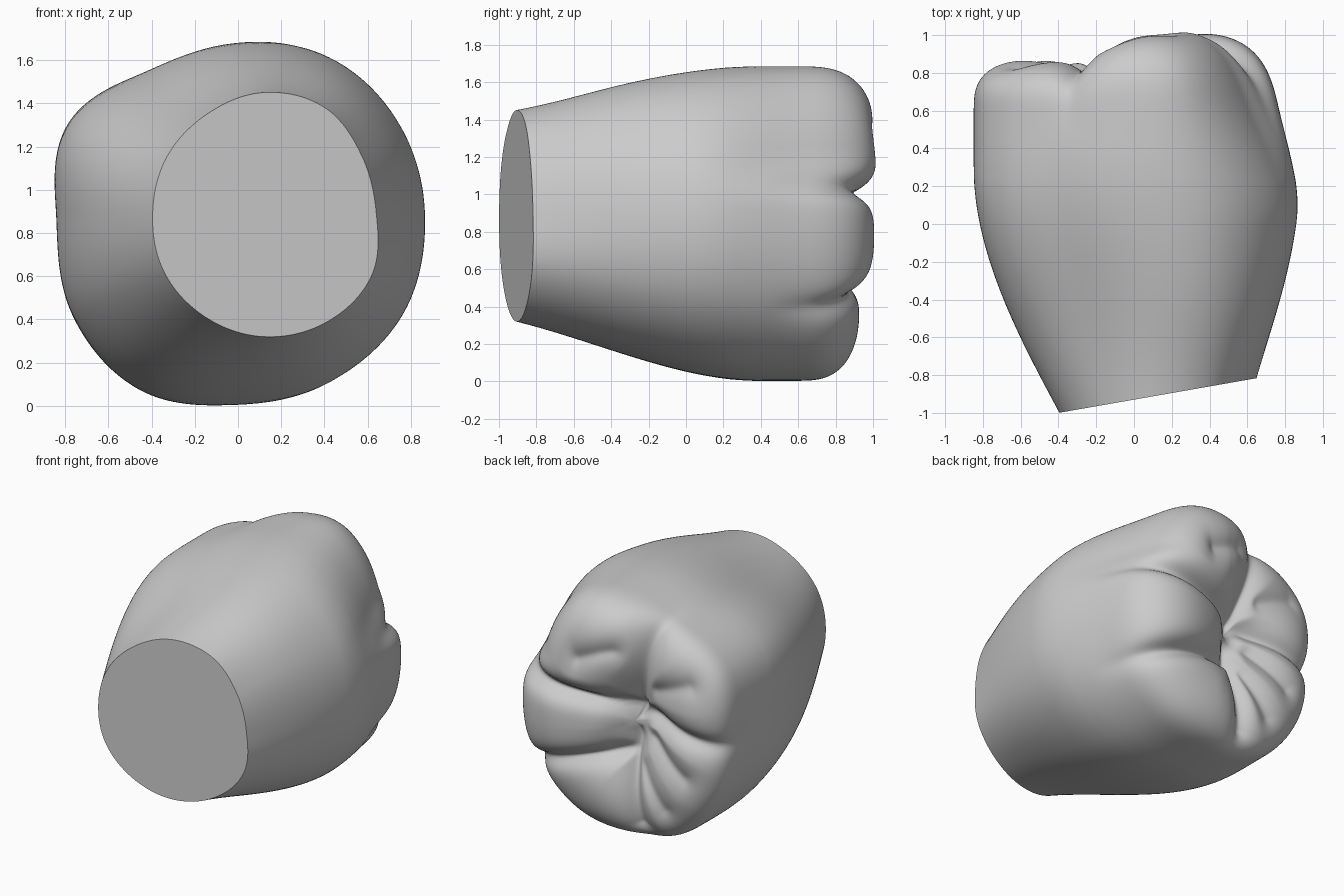
import bpy, bmesh, math
from mathutils import Vector

cube = bpy.data.objects.get("Cube")
if cube:
    bpy.data.objects.remove(cube)

# Outline radii every 30 degrees, counted from +x towards +z
BODY = [.88, .89, .885, .83, .815, .91, .84, .88, .90, .845, .865, .89]
NECK = [.52, .525, .565, .56, .53, .52, .515, .535, .55, .57, .58, .575]
BODY_C, NECK_C, PIT_C = Vector((0, .85)), Vector((.12, .89)), Vector((-.13, .81))

# Cusps: x, z, tip height
CUSPS = [(.25, 1.38, 1.09), (.5, .78, 1.07), (.3, .22, .98), (-.45, .4, .92), (-.5, 1.2, .92)]
# Fissures: x, z start, x, z end, depth, width
FISSURES = [
    (-.18, .94, -.14, .62, .10, .05),
    (-.18, .94, .95, 1.07, .14, .045),
    (-.14, .62, .95, .34, .12, .045),
    (-.14, .62, -.22, .12, .10, .05),
    (-.18, .93, -.95, .78, .10, .05),
    (-.18, .94, -.36, 1.62, .09, .06),
    (-.3, .75, -.58, .55, .05, .06),
    (-.22, .55, -.42, .28, .05, .06),
    (-.35, 1.12, -.62, 1.22, .05, .07),
    (-.08, 1.38, .25, 1.28, .06, .08),
]
SEGMENTS, SIDE_RINGS, DOME_RINGS = 256, 50, 90
RIM_Y = .6


def smooth(a, b, v):
    v = min(max((v - a) / (b - a), 0), 1)
    return v * v * (3 - 2 * v)


def radius(table, angle):
    """Periodic cubic interpolation of an outline."""
    f = angle / math.tau * len(table)
    i, t = int(f), f - int(f)
    a, b, c, d = (table[(i + k) % len(table)] for k in (-1, 0, 1, 2))
    return b + .5 * t * (c - a + t * (2*a - 5*b + 4*c - d + t * (3*(b - c) + d - a)))


def fissure_depth(p):
    total = 0
    for x1, z1, x2, z2, depth, width in FISSURES:
        a, b = Vector((x1, z1)), Vector((x2, z2))
        t = min(max((p - a).dot(b - a) / (b - a).length_squared, 0), 1)
        d = math.hypot((p - a.lerp(b, t)).length, .02) - .02
        total = max(total, depth * math.exp(-d / width))
    return total


def tip_height(p):
    weights = [math.exp(-((p.x - x)**2 + (p.y - z)**2) / .09) + 1e-6 for x, z, _ in CUSPS]
    return sum(w * c[2] for w, c in zip(weights, CUSPS)) / sum(weights)


def finish(p, y):
    """Press the fissures in from the rim and taper the left side, most at its top."""
    press = fissure_depth(p) * .55 * smooth(.4, .9, y)
    inward = (BODY_C - p) * min(1, (p - BODY_C).length / .8)
    p = p + inward * press
    if p.x > 0:
        p.x *= 1 - (.18 + .16 * smooth(.95, 1.25, p.y)) * smooth(0, .95, y)
    return Vector((p.x, y, p.y))


def side_point(angle, v):
    direction = Vector((math.cos(angle), math.sin(angle)))
    neck = NECK_C + direction * radius(NECK, angle)
    body = BODY_C + direction * radius(BODY, angle)
    start = -.93 + .175 * neck.x
    y = start + (RIM_Y - start) * v
    # The top and bottom flare more evenly than the sides
    curved = math.sin(math.pi / 2 * min(1, (y - start) / (.3 - start)))
    even = smooth(-.35, 1, (y - start) / (.4 - start))
    base = smooth(-.35, 1, 0)
    even = (even - base) / (1 - base)
    t = curved + (even - curved) * direction.y ** 2
    # The upper left shoulder swells early, the upper right one late
    lean = direction.x * max(direction.y, 0) ** 2
    t += .3 * lean * math.sin(math.pi * t)
    return finish(neck.lerp(body, t), y)


def dome_point(angle, v):
    phi = math.pi / 2 * v
    s = math.cos(phi) ** .64
    rise = math.sin(phi) ** .66
    direction = Vector((math.cos(angle), math.sin(angle)))
    p = BODY_C.lerp(PIT_C, 1 - s) + direction * radius(BODY, angle) * s
    y = RIM_Y + (tip_height(p) - RIM_Y) * rise
    y -= .16 * math.exp(-(s / .45) ** 2) + fissure_depth(p) * rise
    return finish(p, y)


# Tooth: neck disc, flaring side and cusped chewing surface in one skin
bm = bmesh.new()
rings = []
for k in range(SIDE_RINGS + DOME_RINGS):
    ring = []
    for j in range(SEGMENTS):
        angle = math.tau * j / SEGMENTS
        if k < SIDE_RINGS:
            co = side_point(angle, k / SIDE_RINGS)
        else:
            co = dome_point(angle, (k - SIDE_RINGS) / DOME_RINGS)
        ring.append(bm.verts.new(co))
    rings.append(ring)
for low, high in zip(rings, rings[1:]):
    for j in range(SEGMENTS):
        n = (j + 1) % SEGMENTS
        bm.faces.new((low[j], low[n], high[n], high[j]))
bm.faces.new(rings[0])
centre = bm.verts.new(dome_point(0, 1))
for j in range(SEGMENTS):
    bm.faces.new((rings[-1][j], rings[-1][(j + 1) % SEGMENTS], centre))
crown = [v for v in bm.verts if v.co.y > .25]
for _ in range(5):
    bmesh.ops.smooth_vert(bm, verts=crown, factor=.5,
                          use_axis_x=True, use_axis_y=True, use_axis_z=True)
bmesh.ops.recalc_face_normals(bm, faces=bm.faces)

mesh = bpy.data.meshes.new("molar_crown")
bm.to_mesh(mesh)
bm.free()
tooth = bpy.data.objects.new("molar_crown", mesh)
bpy.context.collection.objects.link(tooth)

# Plain grey enamel
enamel = bpy.data.materials.new("enamel_grey")
enamel.use_nodes = True
colour = (.6, .6, .6, 1)
enamel.diffuse_color = colour
enamel.node_tree.nodes["Principled BSDF"].inputs["Base Color"].default_value = colour
mesh.materials.append(enamel)

bpy.context.view_layer.objects.active = tooth
tooth.select_set(True)
bpy.ops.object.shade_smooth_by_angle(angle=math.radians(60))
